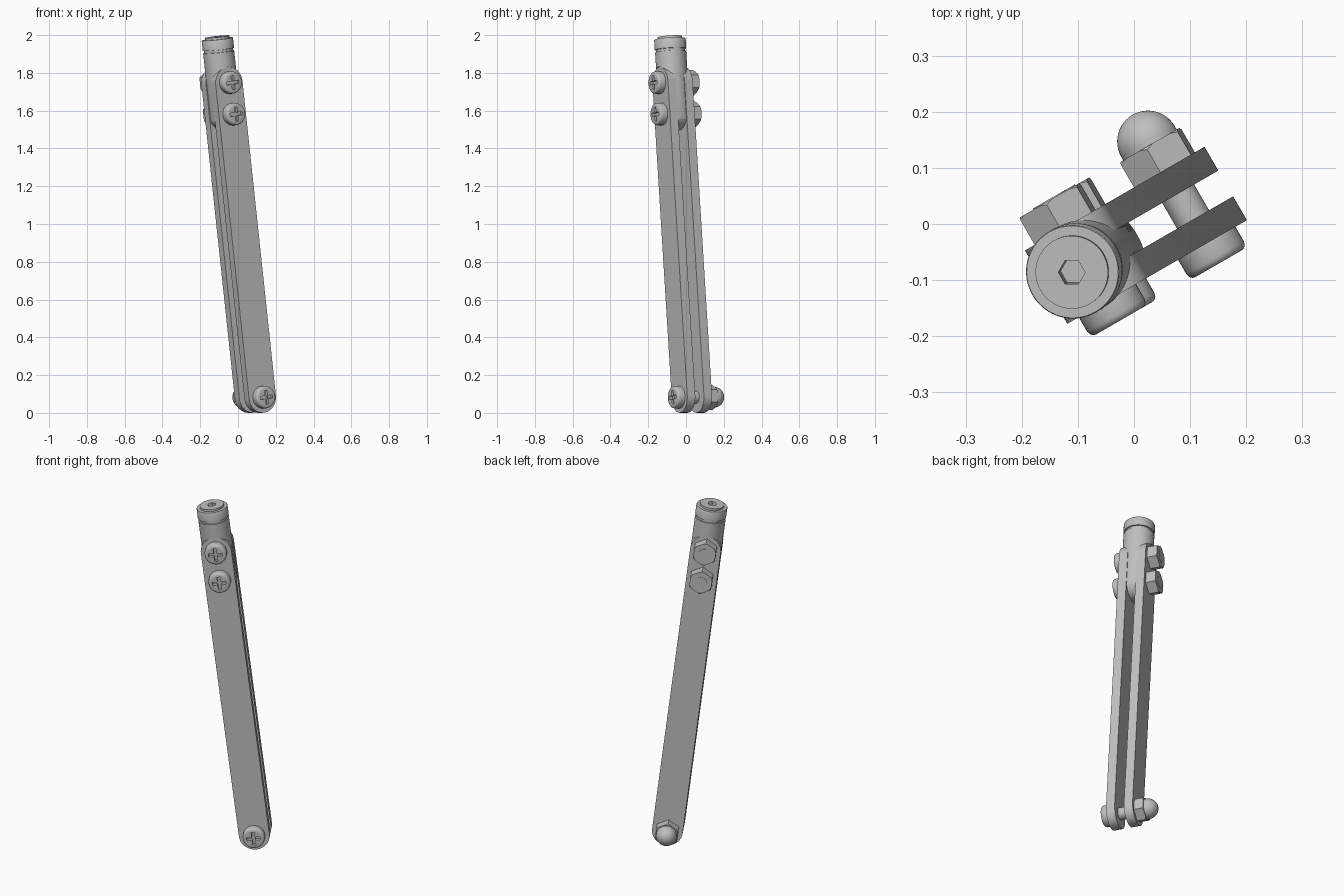
import bpy, bmesh, math
from math import pi, cos, sin, radians
from mathutils import Matrix

cube = bpy.data.objects.get("Cube")
if cube:
    bpy.data.objects.remove(cube, do_unlink=True)

steel = bpy.data.materials.new("grey steel")
steel.use_nodes = True
COLOUR = (0.52, 0.52, 0.52, 1)
steel.diffuse_color = COLOUR
steel.node_tree.nodes["Principled BSDF"].inputs["Base Color"].default_value = COLOUR

# Main dimensions, measured along the strut from the lower bolt
HALF_W = 0.0825
GAP, OUTER = 0.0265, 0.0755
UPPER, MIDDLE = 1.678, 1.51
FRAME = (Matrix.Translation((0.092, 0.031, 0.083))
         @ Matrix.Rotation(radians(30), 4, 'Z') @ Matrix.Rotation(radians(-7), 4, 'Y'))
ACROSS = Matrix.Rotation(pi / 2, 4, 'X')      # turns z towards the front


def make(name, bm, local):
    bmesh.ops.recalc_face_normals(bm, faces=bm.faces)
    bm.transform(FRAME @ local)
    mesh = bpy.data.meshes.new(name)
    bm.to_mesh(mesh)
    bm.free()
    mesh.materials.append(steel)
    obj = bpy.data.objects.new(name, mesh)
    bpy.context.collection.objects.link(obj)
    return obj


def lathe(name, profile, local=Matrix(), sides=48, start=0.0):
    """Revolve (radius, height) points; both ends are capped."""
    bm = bmesh.new()
    rings = []
    for r, h in profile:
        rings.append([bm.verts.new((r * cos(start + 2 * pi * i / sides),
                                    r * sin(start + 2 * pi * i / sides), h))
                      for i in range(sides)])
    for a, b in zip(rings, rings[1:]):
        for i in range(sides):
            j = (i + 1) % sides
            bm.faces.new((a[i], a[j], b[j], b[i]))
    bm.faces.new(rings[0])
    bm.faces.new(rings[-1])
    return make(name, bm, local)


def link_bar(name, low, high, radius, front, back):
    """Flat bar with round ends, between two depths."""
    bm = bmesh.new()
    steps = 24
    outline = [(radius * cos(pi * i / steps), high + radius * sin(pi * i / steps))
               for i in range(steps + 1)]
    outline += [(-x, low - (z - high)) for x, z in outline]
    near = [bm.verts.new((x, -front, z)) for x, z in outline]
    face = bm.faces.new(near)
    out = bmesh.ops.extrude_face_region(bm, geom=[face])
    moved = [v for v in out["geom"] if isinstance(v, bmesh.types.BMVert)]
    bmesh.ops.translate(bm, verts=moved, vec=(0, front - back, 0))
    return make(name, bm, Matrix())


def box(name, size, local):
    bm = bmesh.new()
    bmesh.ops.create_cube(bm, size=1)
    bmesh.ops.scale(bm, verts=bm.verts, vec=size)
    return make(name, bm, local)


def boolean(obj, cutter, operation='DIFFERENCE'):
    mod = obj.modifiers.new("cut", 'BOOLEAN')
    mod.operation = operation
    mod.solver = 'EXACT'
    mod.object = cutter
    bpy.context.view_layer.update()
    graph = bpy.context.evaluated_depsgraph_get()
    mesh = bpy.data.meshes.new_from_object(obj.evaluated_get(graph))
    obj.modifiers.clear()
    obj.data = mesh
    bpy.data.objects.remove(cutter, do_unlink=True)


parts = []

# Two side plates
for name, front, back in (("front_plate", OUTER, GAP), ("back_plate", -GAP, -OUTER)):
    parts.append(link_bar(name, 0, UPPER, HALF_W, front, back))

# Round end fitting, with a flat tongue between the plates
fitting = lathe("end_fitting", [
    (HALF_W, 1.4), (HALF_W, 1.842), (0.077, 1.843), (0.077, 1.855), (0.0835, 1.856),
    (0.0835, 1.908), (0.082, 1.911), (0.065, 1.911), (0.065, 1.923)], sides=64)
boolean(fitting, link_bar("tongue_end", MIDDLE, 2.2, 0.0845, 0.2, -0.2), 'INTERSECT')
boolean(fitting, link_bar("front_pocket", 1, UPPER, HALF_W + 0.0003, 0.2, GAP))
boolean(fitting, link_bar("back_pocket", 1, UPPER, HALF_W + 0.0003, -GAP, -0.2))
boolean(fitting, lathe("hex_socket", [(0.024, 1.885), (0.024, 2)], sides=6, start=pi / 6))
parts.append(fitting)

# Bolts: cross-slotted head, shank and hex nut
for label, height in (("lower", 0), ("middle", MIDDLE), ("upper", UPPER)):
    place = Matrix.Translation((0, 0, height)) @ ACROSS
    head = lathe(label + "_screw_head", [
        (0.059, OUTER), (0.059, 0.105), (0.057, 0.112), (0.053, 0.116), (0.048, 0.1175)], place)
    slot = place @ Matrix.Translation((0, 0, 0.113))
    boolean(head, box("slot_a", (0.074, 0.017, 0.03), slot))
    boolean(head, box("slot_b", (0.017, 0.074, 0.03), slot))
    end = -0.127 if label == "lower" else -0.131
    shank = lathe(label + "_shank", [(0.033, end - 0.002), (0.033, 0.09)], place, sides=32)
    nut = lathe(label + "_nut", [(0.068, end), (0.068, -OUTER)], place, sides=6, start=pi / 6)
    boolean(nut, lathe("nut_chamfer", [
        (0.06, end - 0.001), (0.07, end + 0.006), (0.07, -0.07)], place), 'INTERSECT')
    parts += [head, shank, nut]

# Domed cap on the lower nut
dome = [(0.055, -0.12)]
dome += [(0.055 * cos(a), -0.134 - 0.055 * sin(a))
         for a in (pi / 2 * i / 12 for i in range(12))]
dome.append((0.001, -0.189))
parts.append(lathe("dome_cap", dome, ACROSS))

# Smooth round surfaces, keep edges sharp
bpy.ops.object.select_all(action='DESELECT')
for obj in parts:
    obj.select_set(True)
bpy.context.view_layer.objects.active = parts[0]
bpy.ops.object.shade_smooth_by_angle(angle=radians(30))
